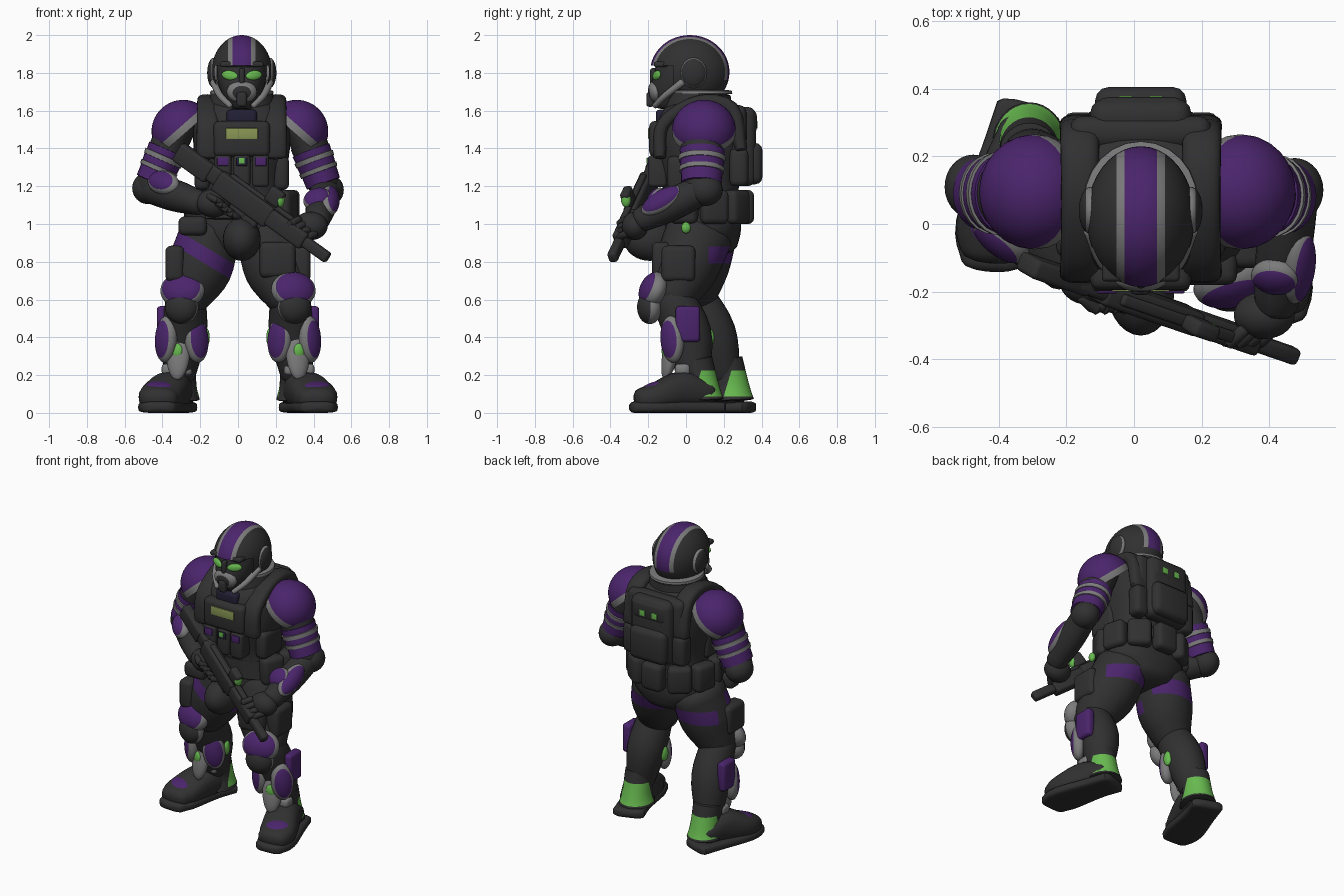
import bpy, bmesh, math
from mathutils import Vector, Matrix

if "Cube" in bpy.data.objects:
    bpy.data.objects.remove(bpy.data.objects["Cube"])

BLACK, PURPLE, GREY, GREEN, OLIVE, NAVY = range(6)
COLOURS = [("charcoal", (.03, .03, .031)), ("purple", (.07, .018, .15)), ("grey", (.2, .2, .2)),
           ("green", (.14, .5, .08)), ("olive", (.25, .31, .09)), ("navy", (.016, .014, .035))]
MATS = []
for label, c in COLOURS:
    mt = bpy.data.materials.new(label)
    mt.diffuse_color = (*c, 1)
    mt.use_nodes = True
    mt.node_tree.nodes["Principled BSDF"].inputs["Base Color"].default_value = mt.diffuse_color
    MATS.append(mt)
CX = .02   # body centre line
V = Vector


def finish(bm, name, m, rule=None, cuts=(), angle=40):
    """Slice along cut planes, colour faces by rule, and make the object."""
    for co, no in cuts:
        bmesh.ops.bisect_plane(bm, geom=bm.verts[:] + bm.edges[:] + bm.faces[:], plane_co=co, plane_no=no)
    bmesh.ops.recalc_face_normals(bm, faces=bm.faces)
    for f in bm.faces:
        r = rule(f.calc_center_median()) if rule else None
        f.material_index = m if r is None else r
    me = bpy.data.meshes.new(name)
    bm.to_mesh(me)
    bm.free()
    for mt in MATS:
        me.materials.append(mt)
    me.shade_smooth()
    me.set_sharp_from_angle(angle=math.radians(angle))
    ob = bpy.data.objects.new(name, me)
    bpy.context.collection.objects.link(ob)
    return ob


def tube(name, pts, m=BLACK, p=2, n=24, sub=4, cap=.5, rule=None, cuts=()):
    """Smooth loft through (x, y, z, radius across, radius deep) with rounded ends."""
    P = [V(q) for q in pts]
    P = [2 * P[0] - P[1]] + P + [2 * P[-1] - P[-2]]
    S = []
    for i in range(1, len(P) - 2):
        a, b, c, d = P[i - 1:i + 3]
        for k in range(sub):
            t = k / sub
            S.append(.5 * (2 * b + (c - a) * t + (2 * a - 5 * b + 4 * c - d) * t * t + (3 * b - a - 3 * c + d) * t ** 3))
    S.append(P[-2])
    C = [V(s[:3]) for s in S]
    T = [(C[min(i + 1, len(C) - 1)] - C[max(i - 1, 0)]).normalized() for i in range(len(C))]
    rings = [(C[i], T[i], S[i][3], S[i][4]) for i in range(len(C))]
    for end, sg in ((0, -1), (-1, 1)):
        c, t, a, b = rings[end]
        for ang in (30, 58, 80):
            k, h = math.cos(math.radians(ang)), math.sin(math.radians(ang)) * cap * min(a, b) * sg
            rings.insert(0 if sg < 0 else len(rings), (c + t * h, t, a * k, b * k))
    bm = bmesh.new()
    loops = []
    for c, t, a, b in rings:
        u = (V((1, 0, 0)) - t * t.x).normalized()
        w = t.cross(u)
        ring = []
        for j in range(n):
            x, y = math.cos(2 * math.pi * j / n), math.sin(2 * math.pi * j / n)
            x, y = math.copysign(abs(x) ** (2 / p), x), math.copysign(abs(y) ** (2 / p), y)
            ring.append(bm.verts.new(c + u * a * x + w * b * y))
        loops.append(ring)
    for A, B in zip(loops, loops[1:]):
        for j in range(n):
            bm.faces.new((A[j], A[(j + 1) % n], B[(j + 1) % n], B[j]))
    bm.faces.new(loops[0])
    bm.faces.new(loops[-1])
    return finish(bm, name, m, rule, cuts)


def box(name, loc, size, m=BLACK, rz=0, bevel=.02, frame=None):
    bm = bmesh.new()
    bmesh.ops.create_cube(bm, size=1, matrix=Matrix.Diagonal((*size, 1)))
    bmesh.ops.bevel(bm, geom=bm.edges[:], offset=min(bevel, min(size) * .4), segments=3, profile=.5, affect='EDGES')
    bm.transform((frame or Matrix()) @ Matrix.Translation(loc) @ Matrix.Rotation(rz, 4, 'Z'))
    return finish(bm, name, m)


def panel(name, loc, nrm, rx, ry, depth, inner=PURPLE, rim=GREY, edge=.62, twist=0, base=-2):
    """Domed armour plate facing nrm, with a differently coloured rim; open below base."""
    bm = bmesh.new()
    bmesh.ops.create_uvsphere(bm, u_segments=28, v_segments=24, radius=1)
    bmesh.ops.delete(bm, geom=[f for f in bm.faces if f.calc_center_median().z < base], context='FACES')
    keep = [inner if f.calc_center_median().z > edge else rim for f in bm.faces]
    q = V(nrm).to_track_quat('Z', 'Y').to_matrix().to_4x4()
    bm.transform(Matrix.Translation(loc) @ q @ Matrix.Rotation(twist, 4, 'Z') @ Matrix.Diagonal((rx, ry, depth, 1)))
    ob = finish(bm, name, rim)
    for f, k in zip(ob.data.polygons, keep):
        f.material_index = k


def blob(name, loc, r, m=BLACK):
    panel(name, loc, (0, 0, 1), r[0], r[1], r[2], m, m)


# Helmet with a centre stripe and an open face
bm = bmesh.new()
bmesh.ops.create_uvsphere(bm, u_segments=40, v_segments=28, radius=1)
bm.transform(Matrix.Translation((CX, .02, 1.805)) @ Matrix.Diagonal((.16, .21, .195, 1)))
for co, no in [((0, 0, z), (0, 0, 1)) for z in (1.71, 1.84)] + [((0, -.07, 0), (0, 1, 0))]:
    bmesh.ops.bisect_plane(bm, geom=bm.verts[:] + bm.edges[:] + bm.faces[:], plane_co=co, plane_no=no)
gone = [f for f in bm.faces if f.calc_center_median().z < 1.71 or
        (f.calc_center_median().z < 1.84 and f.calc_center_median().y < -.07)]
bmesh.ops.delete(bm, geom=gone, context='FACES')
finish(bm, "helmet_shell", BLACK, lambda c: None if c.z < 1.76 else PURPLE if abs(c.x - CX) < .048 else
       GREY if abs(c.x - CX) < .072 else None, [((CX + d, 0, 0), (1, 0, 0)) for d in (-.072, -.048, .048, .072)])
tube("face_mask", [(CX, -.06, 1.62, .07, .1), (CX, -.06, 1.70, .11, .13), (CX, -.045, 1.78, .13, .125),
                   (CX, -.03, 1.86, .13, .125)], cap=.2)
tube("helmet_lining", [(CX, .05, 1.66, .12, .13), (CX, .04, 1.82, .14, .17)], cap=.2)
panel("mouth_guard", (CX, -.16, 1.7), (0, -1, -.15), .08, .06, .04, BLACK, GREY, .8)
box("mouth_filter", (CX, -.19, 1.66), (.055, .04, .08))
box("nose_bridge", (CX, -.17, 1.78), (.03, .04, .09))
box("helmet_brow", (CX, -.13, 1.845), (.23, .08, .03))
for s in (-1, 1):
    panel("eye_lens", (CX + s * .064, -.155, 1.787), (s * .4, -1, .1), .046, .025, .014, GREEN, GREEN, twist=s * .15)
    panel("ear_cup", (CX + s * .148, .04, 1.8), (s, 0, 0), .07, .08, .035, BLACK, GREY, .35)
    tube("cheek_guard", [(CX + s * .15, -.02, 1.75, .02, .02), (CX + s * .115, -.11, 1.68, .018, .018),
                         (CX + s * .06, -.165, 1.625, .015, .015)], GREY, n=10)

# Torso, collar and vest
tube("torso", [(CX, .08, 1.03, .25, .2), (CX, .08, 1.2, .225, .2), (CX, .075, 1.4, .255, .24),
               (CX, .09, 1.55, .25, .23), (CX, .1, 1.63, .19, .17)], p=2.5, n=36, cap=.2)
tube("neck", [(CX, .04, 1.56, .14, .15), (CX, .04, 1.7, .11, .12)], NAVY, cap=.1)
tube("collar", [(CX, .06, 1.6, .19, .18), (CX, .065, 1.69, .165, .172)], cap=.05)
tube("collar_rim", [(CX, .07, 1.69, .168, .175), (CX, .07, 1.705, .166, .174)], GREY, cap=.05)
box("throat_guard", (CX, -.12, 1.56), (.16, .08, .09), NAVY)
box("chest_plate", (CX, -.145, 1.45), (.3, .1, .19), bevel=.03)
box("chest_badge", (CX, -.196, 1.478), (.17, .008, .058), OLIVE, bevel=.003)
for i in range(3):
    box("chest_pouch", (CX + (i - 1) * .1, -.15, 1.28), (.09, .1, .17))
    box("chest_pouch_flap", (CX + (i - 1) * .1, -.2, 1.33), (.06, .01, .045), (PURPLE, NAVY, PURPLE)[i], bevel=.004)
box("chest_light", (CX, -.206, 1.335), (.03, .006, .03), GREEN, bevel=.002)
for s in (-1, 1):
    x = CX + s * .18
    tube("vest_strap", [(x, -.14, 1.36, .06, .035), (x, -.12, 1.53, .058, .035), (x, .06, 1.645, .055, .035),
                        (x, .24, 1.61, .058, .04), (x, .29, 1.4, .06, .035)], p=2.8)
    box("side_pouch", (CX + s * .21, 0, 1.27), (.08, .2, .18), bevel=.03)

# Backpack
box("back_plate", (CX, .27, 1.45), (.42, .1, .36), bevel=.045)
box("backpack", (CX, .315, 1.41), (.3, .11, .42), bevel=.05)
box("backpack_pocket", (CX, .355, 1.32), (.27, .1, .22), bevel=.045)
box("backpack_flap", (CX, .335, 1.54), (.26, .08, .13), bevel=.035)
for s in (-1, 1):
    box("backpack_lamp", (CX + s * .045, .375, 1.525), (.04, .008, .04), GREEN, bevel=.003)
    box("backpack_side_pouch", (CX + s * .18, .28, 1.3), (.1, .1, .2), bevel=.03)

# Pelvis and belt with pouches round the back
tube("pelvis", [(CX, .09, .88, .2, .18), (CX, .09, .96, .27, .2), (CX, .09, 1.08, .26, .2)], p=2.3, n=32, cap=.3)
tube("belt", [(CX, .09, 1.08, .27, .215), (CX, .09, 1.15, .262, .215)], cap=.08)
for deg in (-25, 15, 52, 90, 128, 165, 205):
    a = math.radians(deg)
    box("belt_pouch", (CX + .26 * math.cos(a), .09 + .225 * math.sin(a), 1.09), (.09, .15, .18), rz=a, bevel=.03)
panel("hip_lamp", (.335, .0, .98), (1, -.2, 0), .025, .03, .02, GREEN, GREEN)
blob("front_drum", (CX, -.19, .92), (.1, .14, .115))

# Legs: the left-hand leg (negative x) trails, the other leads
for s, hy, ky, cy, ay in ((-1, .08, .02, .12, .2), (1, .06, -.1, -.01, .04)):
    f = V((s * .25, -1, 0)).normalized()
    side = V((s, 0, 0))
    K, C, A = V((s * .275, ky, .6)), V((s * .285, cy, .4)), V((s * .31, ay, .2))

    def bands(c):   # painted bands on the trousers
        if s < 0 and c.y < hy - .03 and .685 < c.z + .6 * c.x < .775:
            return PURPLE
        if c.y > hy + .06 and .79 < c.z < .88:
            return PURPLE

    tube("thigh", [(s * .15, hy + .01, .95, .16, .18), (s * .205, hy * .6 + ky * .4, .76, .17, .168),
                   (K.x, K.y + .02, .6, .115, .115)], n=32, rule=bands,
         cuts=[((0, 0, z), (0, 0, 1)) for z in (.79, .88)] + [((0, hy + d, 0), (0, 1, 0)) for d in (-.03, .06)] +
         ([((0, 0, z), (.6, 0, 1)) for z in (.685, .775)] if s < 0 else []))
    tube("calf", [(K.x, K.y + .02, .62, .105, .11), (C.x, C.y + .02, .42, .12, .125), (A.x, A.y, .2, .085, .09)])
    # knee and shin armour
    panel("upper_knee_plate", K + f * .075 + V((0, 0, .05)), f + V((0, 0, .4)), .12, .1, .07, edge=.45)
    panel("knee_pad", K + f * .095 + V((0, 0, -.04)), f, .09, .09, .065, BLACK, GREY, .3)
    B = C.lerp(A, .35)
    panel("shin_plate", B + f * .09, f + V((0, 0, .2)), .065, .16, .04, GREY, GREY)
    panel("shin_lamp", B + f * .125, f, .03, .038, .014, GREEN, GREEN)
    for w in (-1, 1):
        panel("shin_side_plate", C + f * .065 + side * w * .08 + V((0, 0, -.01)), f + side * w * .9, .07, .125, .05,
              edge=.6, twist=w * s * .1)
    box("calf_case", C + side * .115 + V((0, .02, .07)), (.06, .13, .19), PURPLE)
    box("ankle_strap", A + f * .06 + V((0, 0, .03)), (.16, .08, .06), GREY)
    panel("inner_calf_lamp", C + V((-s * .115, 0, 0)), (-s, .15, 0), .03, .05, .02, GREEN, GREEN)
    # boot
    hx, tx, y0, y1 = s * .31, s * .42, ay + .13, ay - .31
    mx = hx * .6 + tx * .4
    tube("boot_sole", [(hx, y0, .03, .1, .03), (mx, ay, .03, .1, .03), (tx - s * .01, y1 + .1, .03, .118, .03),
                       (tx, y1 - .005, .03, .09, .03)], p=4, cap=.9)
    tube("boot_upper", [(hx, y0 - .06, .1, .09, .07), (mx, ay - .06, .12, .105, .1),
                        (tx - s * .01, y1 + .11, .085, .115, .075), (tx, y1 + .03, .07, .095, .06)], p=2.5, cap=.6)
    panel("toe_patch", (tx - s * .01, y1 + .11, .138), (0, -.25, 1), .08, .08, .028, PURPLE, PURPLE)
    tube("boot_shaft", [(hx, ay + .04, .07, .108, .12), (hx, ay + .035, .15, .09, .097), (A.x, ay + .01, .28, .088, .09)],
         sub=6, n=32, cap=.1, rule=lambda c: GREEN if .088 < c.z < .225 and c.y > ay + .3 * (c.z - .09) else None,
         cuts=[((0, 0, .088), (0, 0, 1)), ((0, 0, .225), (0, 0, 1)), ((0, ay, .09), (0, 1, -.3))])
    box("thigh_pouch", (s * .335, -.01 + ky * .3, .79), (.1, .18, .19), bevel=.03)
box("front_thigh_pouch", (.21, -.13, .81), (.19, .1, .19), bevel=.03)
box("front_hip_pouch", (-.24, -.09, .99), (.15, .1, .1), bevel=.03)

# Arms
for s, elbow, wrist in ((-1, V((-.465, .09, 1.19)), V((-.2, -.14, 1.11))), (1, V((.465, .08, 1.18)), V((.42, -.24, 1.02)))):
    top = V((s * .325 + CX * .5, .09, 1.53))
    tube("upper_arm", [(*top, .1, .12), (*top.lerp(elbow, .5), .092, .112), (*elbow, .08, .09)])
    blob("elbow_pad", elbow + V((s * .01, .02, 0)), (.085, .095, .085))
    # shoulder dome: purple over a grey rim
    panel("shoulder_plate", (s * .305 + CX * .5, .095, 1.495), (s * .66, 0, .75), .165, .17, .16,
          edge=.13, twist=math.pi / 2, base=-.12)
    for t0, t1, r, m in ((.3, .46, .1, BLACK), (.4, .5, .104, PURPLE), (.5, .57, .109, GREY), (.57, .67, .102, PURPLE),
                         (.67, .73, .105, GREY), (.73, .9, .096, PURPLE)):
        a, b = top.lerp(elbow, t0), top.lerp(elbow, t1)
        tube("arm_band", [(*a, r, r * 1.15), (*b, r * .97, r * 1.12)], m, sub=1, cap=.05)
    tube("forearm", [(*elbow, .08, .08), (*elbow.lerp(wrist, .5), .082, .085), (*wrist, .065, .065)])
    if s < 0:
        panel("bracer", elbow.lerp(wrist, .4) + V((-.035, -.04, .06)), (-.5, -.75, .45), .1, .065, .05, twist=-.25, edge=.6)
    else:
        mid = elbow.lerp(wrist, .58)
        panel("bracer", mid + V((.045, -.02, .035)), (.85, -.35, .45), .125, .06, .05, twist=.6, edge=.5)
        panel("inner_bracer", mid + V((-.02, -.05, .045)), (-.2, -.8, .6), .075, .065, .045, twist=.5, edge=.55)
    # glove gripping the gun
    hand = V((-.13, -.17, 1.11)) if s < 0 else V((.385, -.27, .99))
    blob("glove", hand, (.09, .07, .075))
    for i in range(4):
        o = hand + V((s * -.02 + .028 * (i - 1.5), -.045, .035 - .025 * i))
        tube("finger", [(*o, .02, .02), (*(o + V((-s * .04, -.035, -.02))), .019, .019),
                        (*(o + V((-s * .07, -.01, -.035))), .016, .016)], n=10, sub=3)

# Rifle held diagonally across the body
d = V((.79, -.27, -.57)).normalized()
up = (V((0, -.1, 1)) - d * V((0, -.1, 1)).dot(d)).normalized()
G = Matrix.Translation((.065, -.25, 1.11)) @ Matrix((d, up.cross(d), up)).transposed().to_4x4()
for name, loc, size in (
        ("rifle_stock", (-.38, 0, .0), (.22, .06, .11)), ("rifle_stock_neck", (-.25, 0, .01), (.16, .05, .09)),
        ("rifle_receiver", (-.04, 0, 0), (.36, .075, .12)), ("rifle_handguard", (.24, 0, .005), (.26, .07, .095)),
        ("rifle_barrel", (.43, 0, .005), (.19, .05, .06)), ("rifle_rail", (.04, 0, .065), (.42, .035, .025)),
        ("rifle_sight", (.1, 0, .11), (.09, .05, .09)), ("rifle_magazine", (.05, 0, -.11), (.09, .05, .14)),
        ("rifle_grip", (-.16, 0, -.1), (.06, .05, .13))):
    box(name, loc, size, bevel=.015, frame=G)
panel("rifle_sight_lens", G @ V((.135, 0, .115)), (1, -.35, -.1), .026, .04, .02, GREEN, GREEN)
